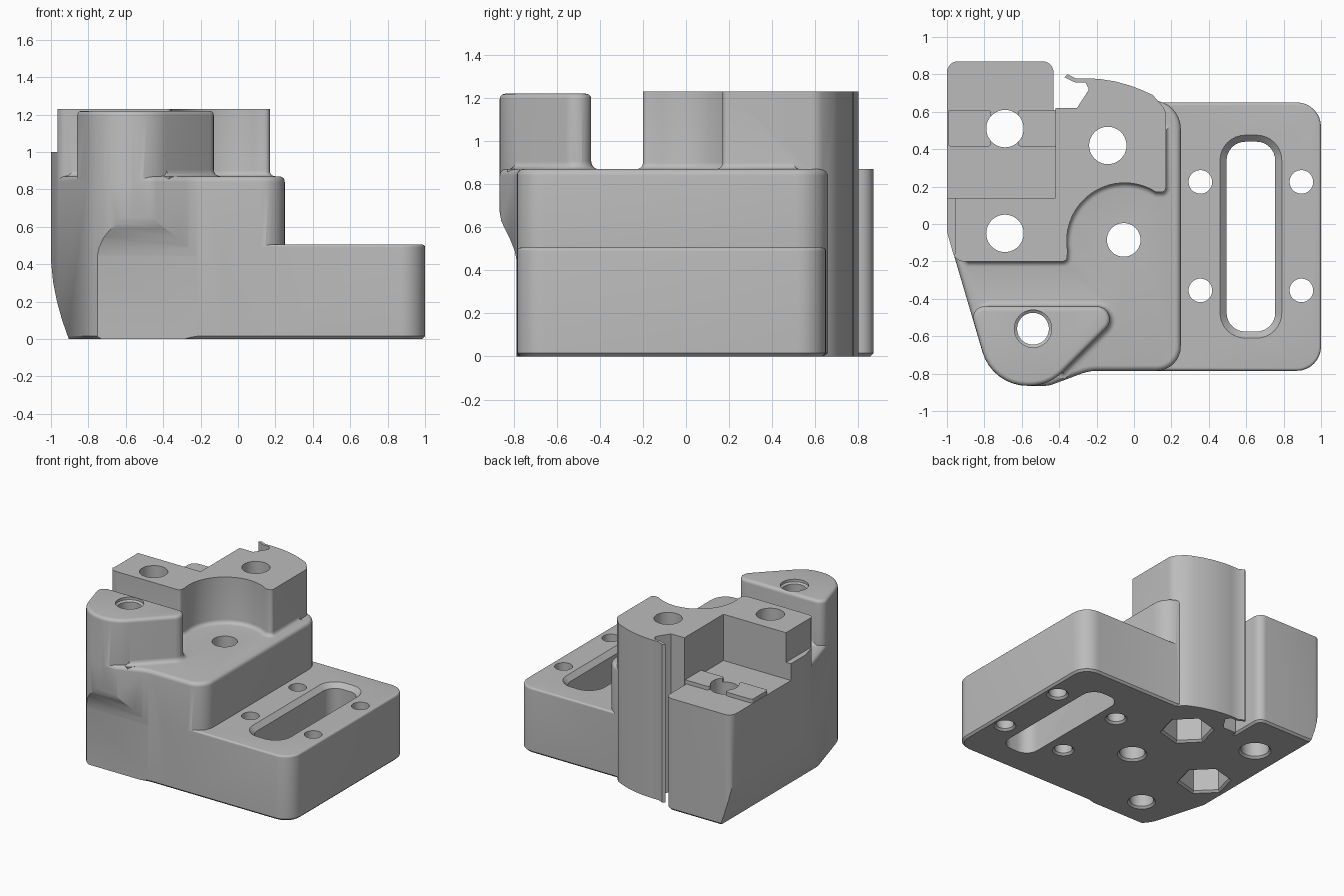
import bpy, bmesh, math
from mathutils import Vector

if "Cube" in bpy.data.objects:
    bpy.data.objects.remove(bpy.data.objects["Cube"])

grey = bpy.data.materials.new("plain_grey")
grey.use_nodes = True
colour = (0.5, 0.5, 0.5, 1)
grey.diffuse_color = colour
grey.node_tree.nodes["Principled BSDF"].inputs["Base Color"].default_value = colour


def rounded(corners, steps=8):
    """Outline from (x, y[, radius]) corners, listed counter-clockwise."""
    out = []
    for i, c in enumerate(corners):
        p = Vector(c[:2])
        r = c[2] if len(c) > 2 else 0
        if not r:
            out.append(p)
            continue
        a = (Vector(corners[i - 1][:2]) - p).normalized()
        b = (Vector(corners[(i + 1) % len(corners)][:2]) - p).normalized()
        half = a.angle(b) / 2
        mid = p + (a + b).normalized() * (r / math.sin(half))
        start = p + a * (r / math.tan(half)) - mid
        end = p + b * (r / math.tan(half)) - mid
        sweep = start.angle(end)
        for k in range(steps + 1):
            t = k / steps
            out.append(mid + (start * math.sin((1 - t) * sweep)
                              + end * math.sin(t * sweep)) / math.sin(sweep))
    return out


def circle(x, y, r, n=40, phase=0):
    return [Vector((x + r * math.cos(phase + math.tau * k / n),
                    y + r * math.sin(phase + math.tau * k / n))) for k in range(n)]


def offset(pts, d):
    out = []
    for i, p in enumerate(pts):
        u = (p - pts[i - 1]).normalized()
        v = (pts[(i + 1) % len(pts)] - p).normalized()
        n1, n2 = Vector((u.y, -u.x)), Vector((v.y, -v.x))
        out.append(p + (n1 + n2) * (d / max(0.3, 1 + n1.dot(n2))))
    return out


def loft(name, pts, levels, axis="Z"):
    """Stack the outline through (outward offset, height) levels."""
    place = {"Z": lambda a, b, t: (a, b, t),
             "Y": lambda a, b, t: (a, t, b),
             "X": lambda a, b, t: (t, a, b)}[axis]
    bm = bmesh.new()
    rings = [[bm.verts.new(place(p.x, p.y, z)) for p in (offset(pts, d) if d else pts)]
             for d, z in levels]
    n = len(pts)
    for lo, hi in zip(rings, rings[1:]):
        for i in range(n):
            j = (i + 1) % n
            bm.faces.new((lo[i], lo[j], hi[j], hi[i]))
    bm.faces.new(rings[0][::-1])
    bm.faces.new(rings[-1])
    bmesh.ops.recalc_face_normals(bm, faces=bm.faces)
    mesh = bpy.data.meshes.new(name)
    bm.to_mesh(mesh)
    bm.free()
    mesh.materials.append(grey)
    obj = bpy.data.objects.new(name, mesh)
    bpy.context.collection.objects.link(obj)
    return obj


def block(x0, x1, y0, y1, r=0):
    return rounded([(x0, y0, r), (x1, y0, r), (x1, y1, r), (x0, y1, r)])


def soft(top, w, foot=0.015):
    """Levels with a small foot chamfer and a rounded top edge."""
    angles = [math.pi / 2 * k / 5 for k in range(6)]
    return [(-foot, 0), (0, foot)] + [
        (w * (math.cos(a) - 1), top - w + w * math.sin(a)) for a in angles]


def fillet(z, w):
    angles = [math.pi / 2 * k / 5 for k in range(6)]
    return [(w, z - 0.05)] + [(w * (1 - math.sin(a)), z + w * (1 - math.cos(a)))
                              for a in angles]


FLOOR, TOP, PLATE = 0.87, 1.23, 0.505

# Main body and slotted side plate
body = loft("fixture_body", rounded([
    (0.25, -0.785, 0.13), (0.25, 0.66, 0.15), (-0.1, 0.66), (-0.3, 0.6), (-1, 0.6),
    (-1, -0.04, 0.08), (-0.757, -0.865, 0.25), (-0.455, -0.865, 0.12),
    (-0.24, -0.785, 0.25)]), soft(FLOOR, 0.03))
plate = loft("side_plate", rounded([
    (-0.1, -0.785), (1, -0.785, 0.13), (1, 0.65, 0.13), (-0.1, 0.65)]), soft(PLATE, 0.015))

# Rear platform with its two locating tabs
platform = loft("rear_platform", rounded([
    (-1, 0.1), (-0.43, 0.1), (-0.43, 0.87, 0.06), (-1, 0.87, 0.06)]),
    [(-0.015, 0), (0, 0.015), (0, FLOOR)])
tabs = [loft("locating_tab", block(x0, x1, 0.415, 0.61, 0.015), [(0, 0.8), (0, 0.9)])
        for x0, x1 in ((-0.995, -0.765), (-0.62, -0.4))]

# Upper block with round bay, curved back and thin hooked lip
bay = [(-0.05 + 0.31 * math.cos(math.radians(a)), -0.09 + 0.31 * math.sin(math.radians(a)))
       for a in range(190, 56, -7)]
front = [(-0.36, -0.2, 0.025)] + bay + [(0.17, 0.17, 0.025)]
back = [(0.17, 0.61, 0.08), (0.1, 0.69), (0.04, 0.717), (-0.02, 0.74), (-0.1, 0.762),
        (-0.18, 0.775), (-0.25, 0.779), (-0.31, 0.778), (-0.355, 0.8), (-0.372, 0.785),
        (-0.315, 0.757), (-0.26, 0.757, 0.01), (-0.24, 0.72, 0.015), (-0.305, 0.62)]
upper = loft("upper_block", rounded(
    [(-1, 0.14), (-1, -0.04), (-0.955, -0.2, 0.06)] + front + back
    + [(-0.42, 0.62), (-0.42, 0.14)]), [(0, 0), (0, TOP)])
upper_fillet = loft("upper_fillet", rounded(
    [(-0.9, 0.08), (-0.9, -0.2, 0.02)] + front + [(0.17, 0.5), (-0.1, 0.5), (-0.42, 0.08)]),
    fillet(FLOOR, 0.03))

# Front boss and its floor fillet
boss = loft("front_boss", rounded([
    (-0.88, -0.44, 0.06), (-0.757, -0.865, 0.25), (-0.455, -0.865, 0.25),
    (-0.03, -0.44, 0.07)]), soft(1.22, 0.025))
boss_fillet = loft("boss_fillet", rounded([
    (-0.82, -0.44, 0.03), (-0.7, -0.7), (-0.38, -0.79), (-0.03, -0.44, 0.07)]),
    fillet(FLOOR, 0.035))

# Cutters: curved left flank, scooped front, ledge and slot
cutters = [
    loft("flank_cut", [Vector(p) for p in (
        (-1.2, -0.1), (-0.905, -0.1), (-0.905, 0), (-0.94, 0.1), (-0.968, 0.2),
        (-0.988, 0.3), (-1, 0.42), (-1.2, 0.42))], [(0, -0.6), (0, 1)], "Y"),
    loft("scoop_cut", [Vector(p) for p in (
        (-1, -0.1), (-0.786, -0.1), (-0.786, 0.44), (-0.795, 0.49), (-0.815, 0.54),
        (-0.84, 0.59), (-0.858, 0.63), (-0.867, 0.68), (-1, 0.68))],
        [(0, -1), (0, -0.1)], "X"),
    loft("ledge_cut", block(-1.1, -0.958, -0.16, 0.2), [(0, 1), (0, 1.4)]),
    loft("slot_cut", block(0.495, 0.755, -0.575, 0.44, 0.1),
         [(0, -0.1), (0, 0.47), (0.035, PLATE), (0.035, 0.6)]),
]

# Round holes, with the foot edges chamfered
holes = [(-0.14, 0.42, 0.1), (-0.69, -0.05, 0.1), (-0.055, -0.085, 0.09), (-0.69, 0.51, 0.1)]
holes += [(x, y, 0.063) for x in (0.355, 0.895) for y in (-0.355, 0.225)]
for x, y, r in holes:
    cutters.append(loft("hole_cut", circle(x, y, r), [(0.03, -0.015), (0, 0.015), (0, 1.4)]))
cutters.append(loft("boss_hole_cut", circle(-0.54, -0.56, 0.085),
                    [(0.03, -0.015), (0, 0.015), (0, 1.19), (0.015, 1.2), (0.015, 1.4)]))

# Hexagonal nut pockets underneath
for x, y, r in holes[:2]:
    cutters.append(loft("nut_cut", circle(x, y, 0.175, 6, math.radians(15)),
                        [(0.03, -0.015), (0, 0.015), (0, 0.35)]))


def combine(other, operation):
    mod = body.modifiers.new(other.name, "BOOLEAN")
    mod.object, mod.operation, mod.solver = other, operation, "EXACT"
    bpy.ops.object.modifier_apply(modifier=mod.name)
    bpy.data.objects.remove(other)


bpy.ops.object.select_all(action="DESELECT")
bpy.context.view_layer.objects.active = body
body.select_set(True)
for part in [plate, platform, upper, boss, upper_fillet, boss_fillet] + tabs:
    combine(part, "UNION")
for cutter in cutters:
    combine(cutter, "DIFFERENCE")
bpy.ops.object.shade_smooth_by_angle(angle=math.radians(30))
